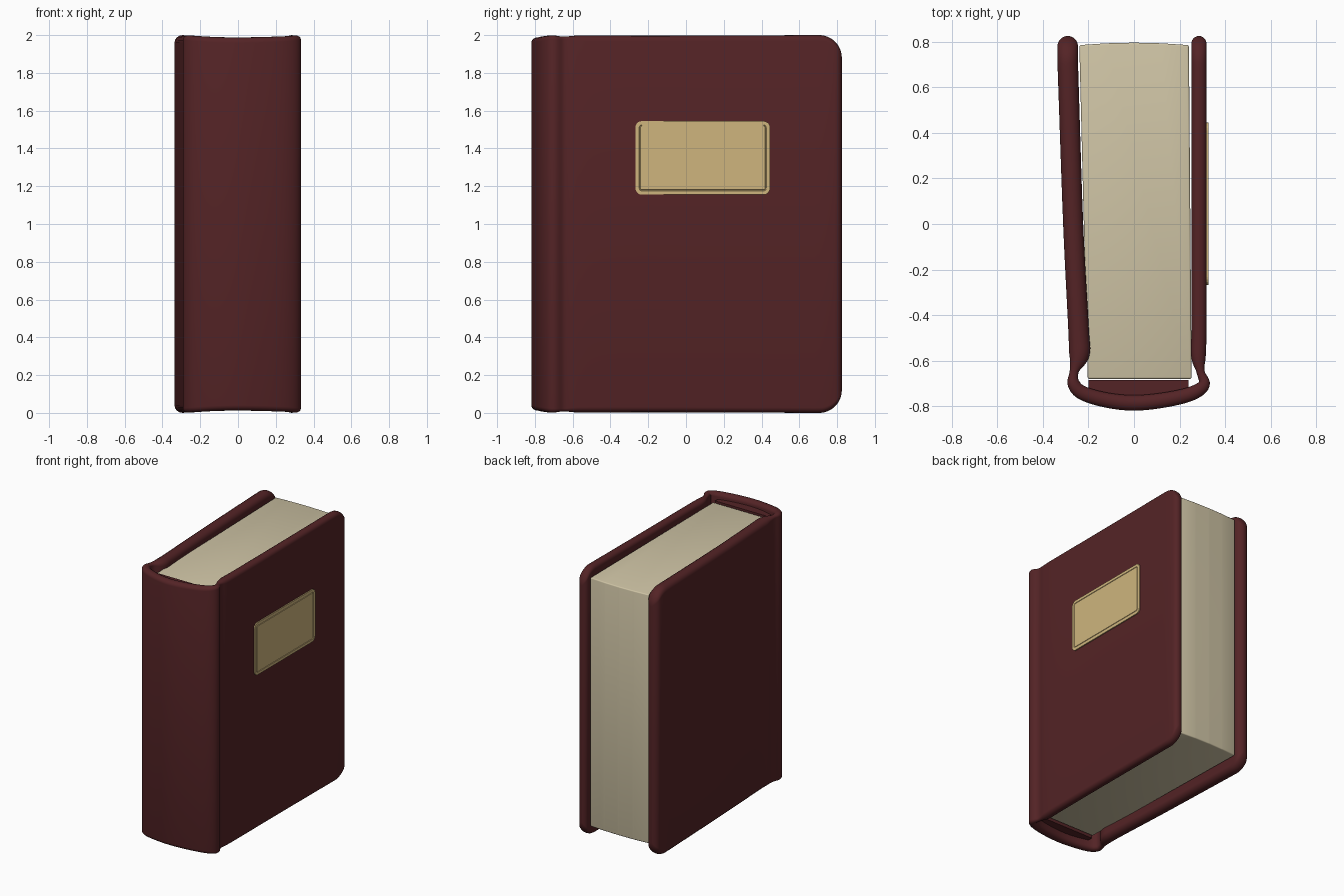
import bpy, bmesh, math
from mathutils import Vector

if "Cube" in bpy.data.objects:
    bpy.data.objects.remove(bpy.data.objects["Cube"])


def material(name, rgb):
    m = bpy.data.materials.new(name)
    m.diffuse_color = (*rgb, 1)
    m.use_nodes = True
    m.node_tree.nodes["Principled BSDF"].inputs["Base Color"].default_value = m.diffuse_color
    return m


LEATHER = material("dark red leather", (0.088, 0.017, 0.019))
PAPER = material("cream paper", (0.62, 0.55, 0.375))
BRASS = material("tan label", (0.62, 0.46, 0.205))


def finish(bm, name, mat, smooth=True):
    bmesh.ops.recalc_face_normals(bm, faces=bm.faces)
    me = bpy.data.meshes.new(name)
    bm.to_mesh(me)
    bm.free()
    me.materials.append(mat)
    ob = bpy.data.objects.new(name, me)
    bpy.context.collection.objects.link(ob)
    if smooth:
        bpy.ops.object.select_all(action='DESELECT')
        bpy.context.view_layer.objects.active = ob
        ob.select_set(True)
        bpy.ops.object.shade_smooth_by_angle(angle=math.radians(40))
    return ob


def prism(outline, z0, z1, name, mat, bevel=0.0):
    """Extrude an xy outline upwards, optionally rounding its edges."""
    bm = bmesh.new()
    face = bm.faces.new([bm.verts.new((x, y, z0)) for x, y in outline])
    ext = bmesh.ops.extrude_face_region(bm, geom=[face])
    verts = [g for g in ext["geom"] if isinstance(g, bmesh.types.BMVert)]
    bmesh.ops.translate(bm, verts=verts, vec=(0, 0, z1 - z0))
    if bevel:
        bmesh.ops.bevel(bm, geom=list(bm.edges), offset=bevel, segments=3,
                        profile=0.5, affect='EDGES')
    return finish(bm, name, mat)


# Wrap-around cover: centre line stations (x, y, half thickness, edge inset)
def board_end(x, t, top, r=0.12, n=12):
    """Stations of the rounded fore-edge corner, from the board to the tip."""
    out = []
    for i in range(n + 1):
        a = math.radians(88) * i / n
        y = top - r + r * math.sin(a)
        d = max(0.0, (y - (top - t)) / t)
        out.append((x, y, t * math.sqrt(max(0.03, 1 - d * d)), r * (1 - math.cos(a))))
    return out


def catmull(pts, steps=6):
    v = [Vector(p) for p in pts]
    v = [2 * v[0] - v[1]] + v + [2 * v[-1] - v[-2]]
    out = []
    for i in range(1, len(v) - 2):
        a, b, c, d = v[i - 1:i + 3]
        for k in range(steps):
            t = k / steps
            out.append(0.5 * (2 * b + (c - a) * t + (2 * a - 5 * b + 4 * c - d) * t * t
                              + (3 * b - a - 3 * c + d) * t ** 3))
    return out + [v[-2]]


middle = [
    (-0.29, 0.68, 0.045, 0), (-0.267, 0.0, 0.044, 0.003), (-0.244, -0.45, 0.045, 0.003),
    (-0.24, -0.57, 0.045, 0.002), (-0.262, -0.645, 0.02, 0.008), (-0.265, -0.70, 0.027, 0.002),
    (-0.225, -0.742, 0.031, 0.004), (-0.12, -0.773, 0.033, 0.01), (0, -0.785, 0.034, 0.012),
    (0.13, -0.773, 0.033, 0.01), (0.25, -0.745, 0.031, 0.006), (0.307, -0.705, 0.026, 0.002),
    (0.292, -0.648, 0.018, 0.008), (0.283, -0.58, 0.032, 0.003), (0.285, -0.45, 0.033, 0.003),
    (0.285, 0.0, 0.033, 0.003), (0.285, 0.68, 0.033, 0)]
stations = ([Vector(p) for p in reversed(board_end(-0.291, 0.045, 0.825))]
            + catmull(middle) + [Vector(p) for p in board_end(0.285, 0.033, 0.825)])

bm = bmesh.new()
rings = []
for i, s in enumerate(stations):
    a, b = stations[max(i - 1, 0)], stations[min(i + 1, len(stations) - 1)]
    tan = Vector((b.x - a.x, b.y - a.y)).normalized()
    nx, ny, t, h = -tan.y, tan.x, s[2], 1 - s[3]
    ring = []
    for end in (1, -1):
        for k in range(9):
            ang = math.pi * k / 8
            u = end * t * math.cos(ang)
            z = 1 + end * (h - 0.85 * t + 0.85 * t * math.sin(ang))
            ring.append(bm.verts.new((s.x + nx * u, s.y + ny * u, z)))
    rings.append(ring)
for r0, r1 in zip(rings, rings[1:]):
    for k in range(len(r0)):
        j = (k + 1) % len(r0)
        bm.faces.new((r0[k], r0[j], r1[j], r1[k]))
bm.faces.new(rings[0])
bm.faces.new(rings[-1])
finish(bm, "cover", LEATHER)

# Lining between the spine and the page block
prism([(-0.2, -0.685), (0.24, -0.685), (0.24, -0.74), (0.12, -0.772),
       (0, -0.782), (-0.12, -0.772), (-0.2, -0.748)], 0.07, 1.95, "spine_lining", LEATHER)

# Page block, slightly wedge shaped with a bulging fore edge
prism([(-0.203, -0.68), (0.253, -0.68), (0.241, 0.785), (0.12, 0.793), (0, 0.796),
       (-0.12, 0.793), (-0.24, 0.785)], 0.085, 1.94, "pages", PAPER, bevel=0.008)

# Label plate with rounded corners and a fine engraved border
Y0, Y1, Z0, Z1, R = -0.268, 0.445, 1.155, 1.545, 0.035
bm = bmesh.new()
outline = []
for cy, cz, start in ((Y1 - R, Z1 - R, 0), (Y0 + R, Z1 - R, 90),
                      (Y0 + R, Z0 + R, 180), (Y1 - R, Z0 + R, 270)):
    for k in range(6):
        a = math.radians(start + 18 * k)
        outline.append(bm.verts.new((0.317, cy + R * math.cos(a), cz + R * math.sin(a))))
face = bm.faces.new(outline)
ext = bmesh.ops.extrude_face_region(bm, geom=[face])
top = [g for g in ext["geom"] if isinstance(g, bmesh.types.BMFace)]
bmesh.ops.translate(bm, verts=top[0].verts[:], vec=(0.009, 0, 0))
bmesh.ops.recalc_face_normals(bm, faces=bm.faces)
for thickness, depth in ((0.02, 0), (0.002, -0.003), (0.003, 0), (0.002, 0.003)):
    bmesh.ops.inset_region(bm, faces=top, thickness=thickness, depth=depth)
finish(bm, "label_plate", BRASS, smooth=False)
